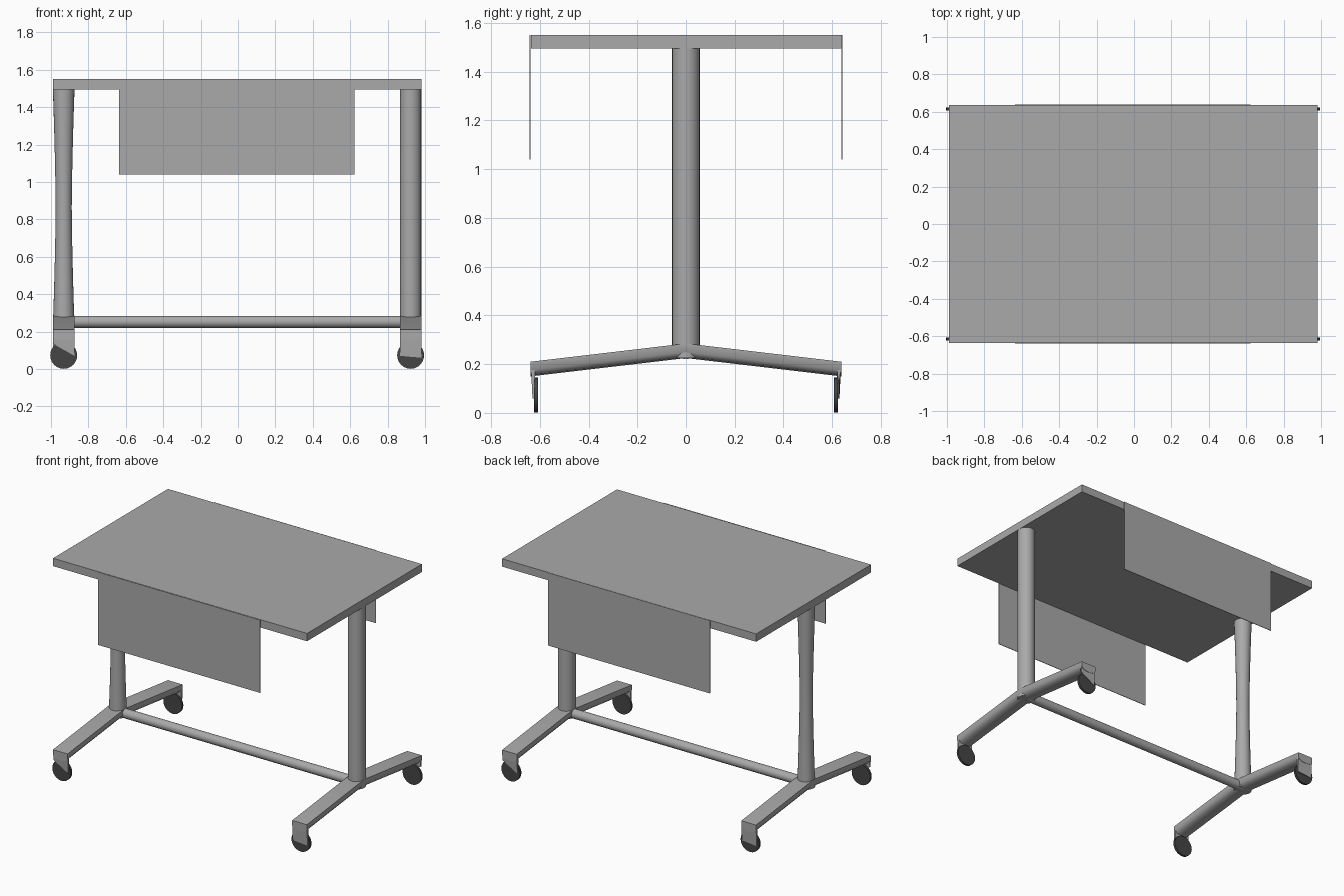
import bpy, bmesh, math
from mathutils import Vector

cube = bpy.data.objects.get("Cube")
if cube:
    bpy.data.objects.remove(cube, do_unlink=True)


def material(name, value):
    m = bpy.data.materials.new(name)
    m.use_nodes = True
    colour = (value, value, value, 1)
    m.diffuse_color = colour
    m.node_tree.nodes["Principled BSDF"].inputs["Base Color"].default_value = colour
    return m


GREY = material("grey", 0.4)
DARK = material("dark grey", 0.06)


def loft(name, rings, mat, smooth=None):
    """Skin a list of equal point rings and cap both ends."""
    bm = bmesh.new()
    loops = [[bm.verts.new(p) for p in ring] for ring in rings]
    n = len(loops[0])
    for a, b in zip(loops, loops[1:]):
        for i in range(n):
            bm.faces.new((a[i], a[(i + 1) % n], b[(i + 1) % n], b[i]))
    bm.faces.new(loops[0])
    bm.faces.new(loops[-1])
    bmesh.ops.recalc_face_normals(bm, faces=bm.faces)
    mesh = bpy.data.meshes.new(name)
    bm.to_mesh(mesh)
    bm.free()
    mesh.materials.append(mat)
    obj = bpy.data.objects.new(name, mesh)
    bpy.context.collection.objects.link(obj)
    if smooth:
        bpy.ops.object.select_all(action='DESELECT')
        obj.select_set(True)
        bpy.context.view_layer.objects.active = obj
        bpy.ops.object.shade_smooth_by_angle(angle=math.radians(smooth))
    return obj


def tube(name, centre, axis, stations, mat, sides=24):
    """Round bar with (distance along axis, radius) stations."""
    d = Vector(axis)
    u = d.orthogonal().normalized()
    v = d.cross(u)
    angles = [2 * math.pi * i / sides for i in range(sides)]
    rings = [[Vector(centre) + d * t + (u * math.cos(a) + v * math.sin(a)) * r
              for a in angles] for t, r in stations]
    return loft(name, rings, mat, 40)


def box(name, x0, x1, y0, y1, z0, z1, mat):
    return loft(name, [[(x0, y0, z), (x1, y0, z), (x1, y1, z), (x0, y1, z)]
                       for z in (z0, z1)], mat)


# Tabletop and the thin hanging panels
box("tabletop", -0.99, 0.98, -0.635, 0.637, 1.495, 1.55, GREY)
for side, label in ((-1, "front"), (1, "back")):
    y = side * 0.64
    box(label + "_panel", -0.635, 0.622, y - 0.002, y + 0.002, 1.04, 1.55, GREY)

# Columns: one straight, one with a narrow waist
LEG = {"left": 0.923, "right": -0.932}
tube("left_column", (LEG["left"], 0, 0), (0, 0, 1),
     [(0.225, 0.057), (1.5, 0.057)], GREY)
waist = [(0.225 + 1.275 * i / 10, 0.043 + 0.015 * abs(i / 5 - 1) ** 1.5)
         for i in range(11)]
tube("right_column", (LEG["right"], 0, 0), (0, 0, 1), waist, GREY)

# Crossbar between the columns
tube("crossbar", (0, 0, 0.252), (1, 0, 0), [(-0.93, 0.032), (0.92, 0.032)], GREY)

# Cross-section of a foot arm: flat top, rounded underside
ARM = [(-0.057, 0.06), (0.057, 0.06), (0.057, 0.025), (0.04, 0.005),
       (0, 0), (-0.04, 0.005), (-0.057, 0.025)]

for leg, x in LEG.items():
    out = 1 if x > 0 else -1
    # Sloping arms meet in a shallow peak under the column
    loft(leg + "_foot",
         [[(x + px, y, z + pz) for px, pz in ARM]
          for y, z in ((-0.637, 0.15), (0, 0.225), (0.637, 0.15))], GREY, 50)
    for side, label in ((-1, "front"), (1, "back")):
        name = f"{leg}_{label}"
        # Wheel guards taper downward; opposite corners are cut diagonally
        outer_z = 0.135 if out == side else 0.06
        rings = []
        for px, low in ((-out * 0.057, 0.07), (out * 0.057, outer_z)):
            rings.append([(x + px, side * 0.637, 0.2), (x + px, side * 0.618, 0.2),
                          (x + px, side * 0.624, low), (x + px, side * 0.63, low)])
        loft(name + "_guard", rings, GREY)
        # Thin caster wheel
        tube(name + "_wheel", (x, side * 0.615, 0.073), (0, 1, 0),
             [(-0.008, 0.072), (0.008, 0.072)], DARK)
